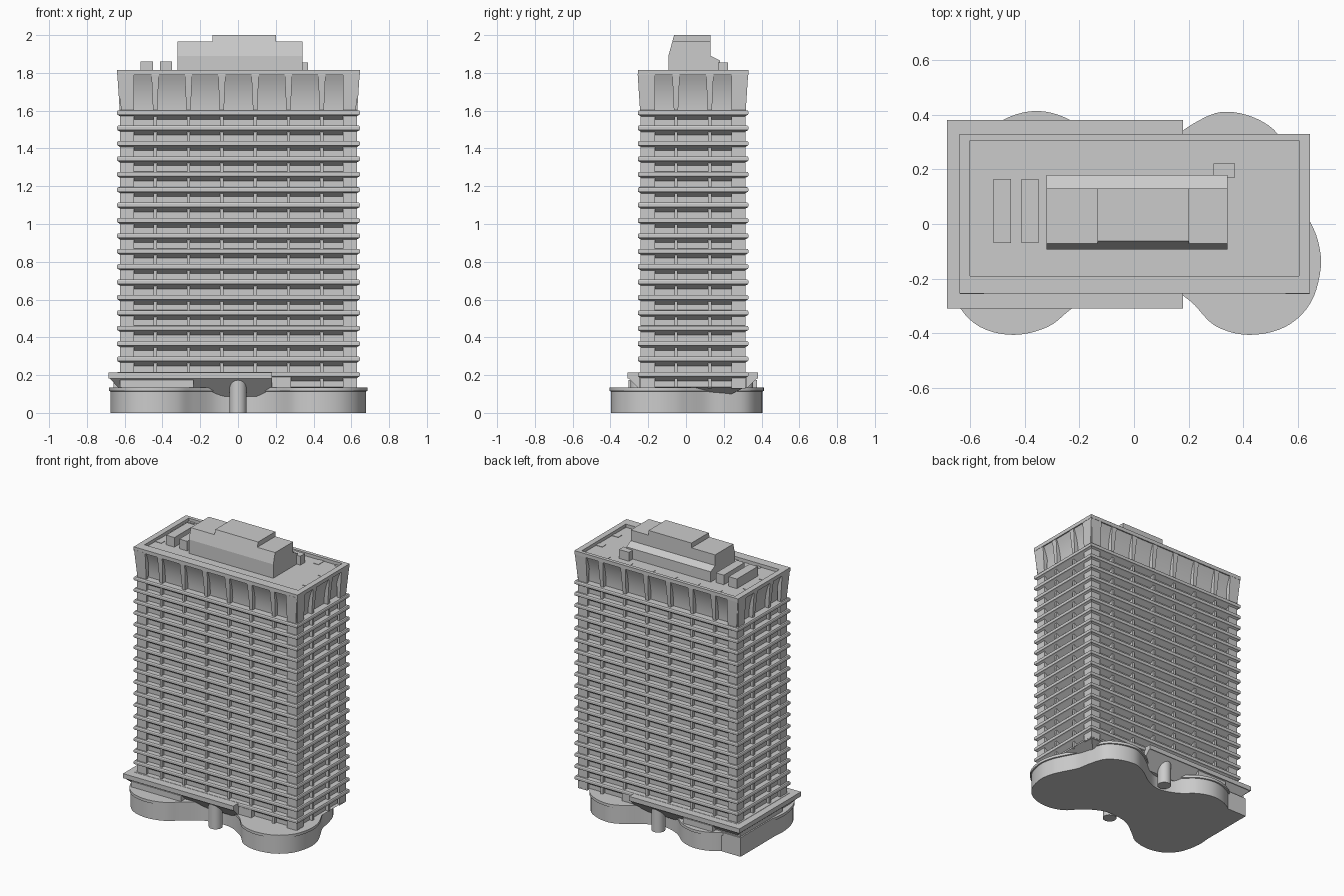
import bpy, bmesh, math
from mathutils import Vector

if "Cube" in bpy.data.objects:
    bpy.data.objects.remove(bpy.data.objects["Cube"])

grey = bpy.data.materials.new("concrete grey")
grey.diffuse_color = (0.6, 0.6, 0.6, 1)
grey.use_nodes = True
grey.node_tree.nodes["Principled BSDF"].inputs["Base Color"].default_value = grey.diffuse_color


def finish(bm, name, smooth=False):
    bmesh.ops.recalc_face_normals(bm, faces=bm.faces)
    me = bpy.data.meshes.new(name)
    bm.to_mesh(me)
    bm.free()
    ob = bpy.data.objects.new(name, me)
    bpy.context.collection.objects.link(ob)
    me.materials.append(grey)
    if smooth:
        bpy.ops.object.select_all(action='DESELECT')
        ob.select_set(True)
        bpy.context.view_layer.objects.active = ob
        bpy.ops.object.shade_smooth_by_angle(angle=math.radians(30))
    return ob


def skin(bm, rings):
    """Closed skin through equal-length rings of points."""
    loops = [[bm.verts.new(p) for p in r] for r in rings]
    n = len(loops[0])
    for a, b in zip(loops, loops[1:]):
        for i in range(n):
            j = (i + 1) % n
            bm.faces.new((a[i], a[j], b[j], b[i]))
    bm.faces.new(loops[0][::-1])
    bm.faces.new(loops[-1])


def loft(bm, rects):
    """Stack of rectangles (x0, x1, y0, y1, z)."""
    skin(bm, [[(a, c, z), (b, c, z), (b, d, z), (a, d, z)] for a, b, c, d, z in rects])


def box(bm, x0, x1, y0, y1, z0, z1):
    loft(bm, [(x0, x1, y0, y1, z0), (x0, x1, y0, y1, z1)])


X0, X1, Y0, Y1 = -0.64, 0.645, -0.255, 0.33


def plan(inset, z):
    return (X0 + inset, X1 - inset, Y0 + inset, Y1 - inset, z)


# tower: recessed walls with a projecting band at every floor
bm = bmesh.new()
rings = [plan(0.11, 0.09), plan(0.015, 0.137), plan(0.04, 0.137)]
for i in range(17, -1, -1):
    c = 1.59 - 0.0815 * i
    rings += [plan(0.04, c - 0.037), plan(0.01, c - 0.016), plan(0.002, c - 0.012),
              plan(0, c - 0.008), plan(0, c + 0.006), plan(0.004, c + 0.012), plan(0.04, c + 0.013)]
loft(bm, rings)
finish(bm, "tower_floors")

# columns up the facade, and fins that widen and lean out at the crown
cols, fins = bmesh.new(), bmesh.new()
ZB, ZT = 1.595, 1.795


def facade_post(c, lean, side, axis):
    def rect(c, w, inset, z):
        lo, hi = (Y0, Y1) if axis == 'x' else (X0, X1)
        a, b = (lo + inset, lo + 0.09) if side < 0 else (hi - 0.09, hi - inset)
        return (c - w, c + w, a, b, z) if axis == 'x' else (a, b, c - w, c + w, z)
    loft(cols, [rect(c, 0.009, 0.018, 0.13), rect(c, 0.009, 0.018, 1.59)])
    loft(fins, [rect(c, 0.011, 0.022, ZB), rect(c + lean, 0.02, 0.003, ZT)])


for side in (-1, 1):
    for axis, lo, hi, n in (('x', -0.615, 0.62, 8), ('y', -0.232, 0.305, 4)):
        for k in range(n):
            lean = -0.004 if k == 0 else 0.004 if k == n - 1 else 0
            facade_post(lo + (hi - lo) * k / (n - 1), lean, side, axis)
finish(cols, "facade_columns")
finish(fins, "crown_fins")

# crown: coved panels
bm = bmesh.new()
loft(bm, [plan(0.05 - 0.042 * (k / 8) ** 2.2, 1.59 + 0.2 * k / 8) for k in range(9)])
finish(bm, "crown_cove", True)

# roof slab with sunken deck
bm = bmesh.new()
loft(bm, [plan(0, 1.789), plan(0, 1.815), (-0.6, 0.605, -0.19, 0.305, 1.815),
          (-0.6, 0.605, -0.19, 0.305, 1.792)])
finish(bm, "roof_parapet")

# penthouse: long sloped body with a taller middle
bm = bmesh.new()


def penthouse(x0, x1, top):
    front = -0.093 + 0.03 * (top - 1.89) / 0.11
    loft(bm, [(x0, x1, -0.093, 0.18, 1.785), (x0, x1, -0.093, 0.18, 1.865),
              (x0, x1, -0.093, 0.13, 1.89), (x0, x1, front, 0.13, top)])


penthouse(-0.32, 0.342, 1.966)
penthouse(-0.134, 0.202, 2.0)
finish(bm, "penthouse")

# roof plant boxes
bm = bmesh.new()
box(bm, -0.515, -0.45, -0.07, 0.165, 1.785, 1.86)
box(bm, -0.412, -0.35, -0.07, 0.165, 1.785, 1.86)
box(bm, 0.292, 0.37, 0.17, 0.222, 1.785, 1.855)
finish(bm, "roof_plant_boxes")

# terrace slab with sloping soffit
bm = bmesh.new()
loft(bm, [(-0.59, 0.18, -0.21, 0.28, 0.088), (-0.68, 0.18, -0.305, 0.375, 0.183),
          (-0.685, 0.18, -0.31, 0.38, 0.183), (-0.685, 0.18, -0.31, 0.38, 0.215)])
finish(bm, "terrace_slab")

# walls between the podium and the terrace
bm = bmesh.new()
box(bm, -0.625, -0.235, -0.305, -0.2, 0.13, 0.175)
box(bm, -0.47, -0.24, 0.27, 0.375, 0.13, 0.175)
box(bm, 0.17, 0.28, -0.25, 0.32, 0.13, 0.19)
box(bm, -0.67, -0.4, -0.15, 0.345, 0.0, 0.135)
box(bm, -0.66, -0.4, -0.14, 0.335, 0.13, 0.19)
finish(bm, "terrace_walls")

# lobed podium with a rim
pts = [(0, -0.2), (0.1, -0.21), (0.21, -0.275), (0.3, -0.365), (0.42, -0.398), (0.55, -0.37),
       (0.64, -0.285), (0.676, -0.16), (0.665, -0.06), (0.63, 0.02), (0.58, 0.12), (0.56, 0.22),
       (0.52, 0.325), (0.43, 0.385), (0.32, 0.402), (0.22, 0.36), (0.11, 0.285), (0, 0.25),
       (-0.13, 0.29), (-0.24, 0.375), (-0.355, 0.406), (-0.47, 0.377), (-0.56, 0.3),
       (-0.62, 0.15), (-0.66, 0.0), (-0.675, -0.14), (-0.64, -0.285), (-0.56, -0.37),
       (-0.44, -0.398), (-0.32, -0.37), (-0.235, -0.305), (-0.12, -0.225)]
V = [Vector(p) for p in pts]
N = len(V)
outline = []
for i in range(N):
    a, b, c, d = (V[(i + k) % N] for k in (-1, 0, 1, 2))
    for s in range(5):
        t = s / 5
        outline.append(0.5 * (2 * b + (c - a) * t + (2 * a - 5 * b + 4 * c - d) * t * t
                              + (3 * b - a - 3 * c + d) * t ** 3))


def offset_ring(off, z):
    ring = []
    for i, p in enumerate(outline):
        t = (outline[(i + 1) % len(outline)] - outline[i - 1]).normalized()
        ring.append((p.x + t.y * off, p.y - t.x * off, z))
    return ring


bm = bmesh.new()
skin(bm, [offset_ring(0, 0), offset_ring(0, 0.114), offset_ring(0.008, 0.116), offset_ring(0.008, 0.135)])
finish(bm, "lobed_podium", True)

# round columns under the terrace, front and back
bm = bmesh.new()
for y in (-0.25, 0.31):
    skin(bm, [[(0.045 * math.cos(math.tau * k / 24), y + 0.045 * math.sin(math.tau * k / 24), z)
               for k in range(24)] for z in (0, 0.18)])
finish(bm, "round_columns", True)
